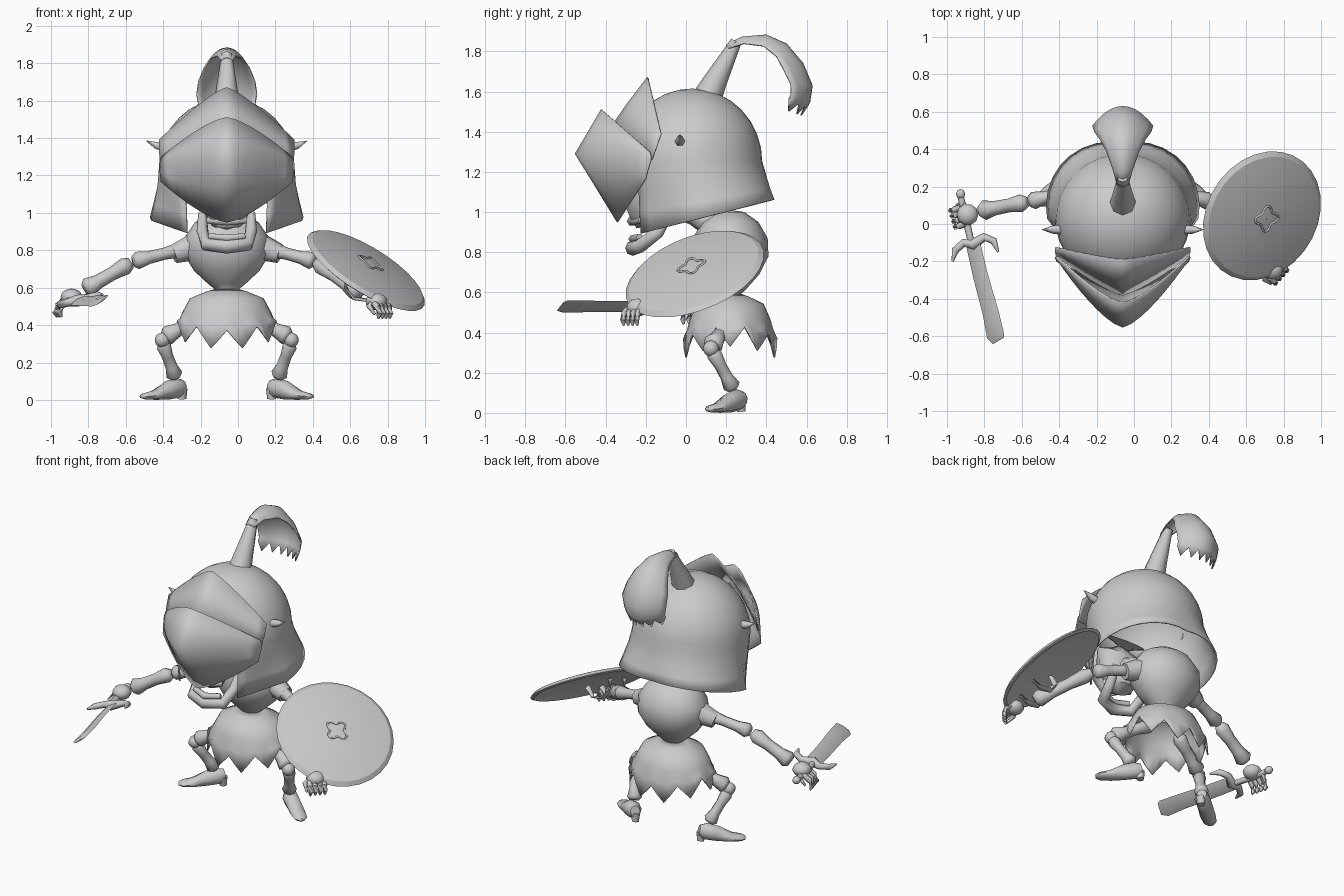
import bpy, bmesh, math
from math import sin, cos, pi, radians
from mathutils import Vector, Matrix

if "Cube" in bpy.data.objects:
    bpy.data.objects.remove(bpy.data.objects["Cube"])

CX = -0.06  # centre line of the body
mat = bpy.data.materials.new("plain grey")
mat.use_nodes = True
GREY = (0.6, 0.6, 0.6, 1)
mat.diffuse_color = GREY
mat.node_tree.nodes["Principled BSDF"].inputs["Base Color"].default_value = GREY


def grid(name, rows, closed=False, caps=False, solid=0, keep=None, angle=40):
    """Skin a list of equal point rows into one object."""
    bm = bmesh.new()
    vs = [[bm.verts.new(p) for p in r] for r in rows]
    n = len(rows[0])
    for i in range(len(rows) - 1):
        for j in range(n if closed else n - 1):
            if keep is None or keep(i, j):
                k = (j + 1) % n
                bm.faces.new((vs[i][j], vs[i][k], vs[i + 1][k], vs[i + 1][j]))
    if caps:
        bm.faces.new(vs[0])
        bm.faces.new(vs[-1])
    loose = [v for v in bm.verts if not v.link_faces]
    bmesh.ops.delete(bm, geom=loose, context='VERTS')
    bmesh.ops.remove_doubles(bm, verts=bm.verts, dist=0.0005)
    bmesh.ops.recalc_face_normals(bm, faces=bm.faces)
    me = bpy.data.meshes.new(name)
    bm.to_mesh(me)
    bm.free()
    me.materials.append(mat)
    me.shade_smooth()
    me.set_sharp_from_angle(angle=radians(angle))
    ob = bpy.data.objects.new(name, me)
    bpy.context.collection.objects.link(ob)
    if solid:
        m = ob.modifiers.new("thickness", 'SOLIDIFY')
        m.thickness, m.offset = solid, 0
    return ob


def tube(name, pts, radii, sides=8, roll=0, angle=66):
    """Loft along a path; a radius may be a (side, up) pair."""
    pts = [Vector(p) for p in pts]
    rows = []
    for i, p in enumerate(pts):
        t = (pts[min(i + 1, len(pts) - 1)] - pts[max(i - 1, 0)]).normalized()
        ref = Vector((0, 0, 1)) if abs(t.z) < 0.9 else Vector((0, 1, 0))
        s = t.cross(ref).normalized()
        u = s.cross(t)
        turn = Matrix.Rotation(roll, 3, t)
        r = radii[i] if isinstance(radii[i], tuple) else (radii[i], radii[i])
        rows.append([p + turn @ (s * r[0] * cos(a) + u * r[1] * sin(a))
                     for a in (2 * pi * k / sides for k in range(sides))])
    return grid(name, rows, True, True, angle=angle)


def lathe(name, profile, centre, n=24, sx=1, sy=1, **kw):
    return grid(name, [[(centre[0] + r * sx * cos(2 * pi * k / n),
                         centre[1] + r * sy * sin(2 * pi * k / n), centre[2] + z)
                        for k in range(n)] for z, r in profile], True, **kw)


def ball(name, c, r, n=14):
    prof = [(r[2] * cos(pi * i / 10), max(sin(pi * i / 10), 0.0001)) for i in range(11)]
    return lathe(name, prof, c, n, r[0], r[1], angle=66)


def bone(name, a, b, r):
    """Limb section with flared ends."""
    a, b = Vector(a), Vector(b)
    return tube(name, [a.lerp(b, t) for t in (0, 0.12, 0.4, 0.7, 0.92, 1)],
                [r * k for k in (0.7, 1.1, 0.85, 0.9, 1.25, 0.8)])


# helmet: dome, flared skirt and flat cheek guards, open at the face
N = 36
angs = [2 * pi * k / N for k in range(N)]
rows = [[(CX + .357 * sin(f) * sin(a), .03 - .345 * sin(f) * cos(a), 1.25 + .36 * cos(f))
         for a in angs] for f in (pi / 2 * i / 8 for i in range(9))]
for t in (.35, .7, 1):
    row = []
    for a in angs:
        side, front = abs(sin(a)), cos(a)
        if front > 0:
            hem = .4 / (side + .74 * front)
        else:
            hem = .4 - .07 * front * side
        r = .35 + (hem - .35) * t ** 1.15
        y = .03 - r * front
        row.append((CX + r * sin(a), y, 1.25 + (.254 * y - .3) * t))
    rows.append(row)
grid("helmet", rows, True, solid=.01,
     keep=lambda i, j: i < 8 or 4 <= j < N - 4)


# visor plates: each row runs from its centre point to a side point
def plate(name, bend, lines):
    rows = []
    for (yc, zc), (x, ys, zs) in lines:
        row = []
        for k in range(-8, 9):
            w = abs(k / 8) ** bend
            row.append((CX + x * k / 8, yc + (ys - yc) * w, zc + (zs - zc) * w))
        rows.append(row)
    grid(name, rows, solid=.008, angle=80)


plate("visor_front", 1.4, [((-.42, 1.51), (.345, -.18, 1.3)), ((-.49, 1.39), (.355, -.175, 1.28)),
                           ((-.55, 1.29), (.36, -.175, 1.255)), ((-.45, 1.13), (.355, -.19, 1.21)),
                           ((-.34, .95), (.35, -.2, 1.165))])
plate("visor_brow", 1.25, [((-.19, 1.67), (.36, -.125, 1.39)), ((-.29, 1.54), (.36, -.145, 1.33)),
                           ((-.38, 1.41), (.355, -.17, 1.26))])

# plume holder and feather with a ragged end
tube("plume_holder", [(CX, .1, 1.56), (CX, .15, 1.66), (CX, .25, 1.85)], [.075, .058, .028], 8)
spine = [(.2, 1.83, .03), (.28, 1.87, .05), (.4, 1.88, .085), (.5, 1.835, .12),
         (.58, 1.74, .15), (.627, 1.63, .16), (.615, 1.55, .15)]
rows = []
for y, z, w in spine:
    inward = Vector((0, .34 - y, 1.64 - z)).normalized()
    rows.append([Vector((CX + w * k / 6, y, z)) + inward * w * .65 * (k / 6) ** 2
                 for k in range(-6, 7)])
rows.append([p + Vector((0, -.04, -.07) if k % 2 else (0, -.01, -.02))
             for k, p in enumerate(rows[-1])])
grid("plume_feather", rows, solid=.008)

# face and jaw
tube("face", [(CX, -.16, 1.24), (CX, -.2, 1.16), (CX, -.22, 1.06), (CX, -.2, .98), (CX, -.19, .93)],
     [(.15, .08), (.17, .1), (.15, .1), (.11, .08), (.08, .06)], 10)
jaw = [(-.13, -.08, 1.0), (-.13, -.14, .9), (-.11, -.23, .83), (0, -.265, .82),
       (.11, -.23, .83), (.13, -.14, .9), (.13, -.08, 1.0)]
tube("jaw", [(CX + x, y, z) for x, y, z in jaw], [.022, .032, .035, .038, .035, .032, .022])
tube("lower_teeth", [(CX + x * .85, y, z + .045) for x, y, z in jaw[2:5]], [.018, .022, .018], 6)
tube("upper_teeth", [(CX - .1, -.22, .96), (CX, -.27, .955), (CX + .1, -.22, .96)], [.02, .025, .02], 6)
tube("neck", [(CX, .16, .93), (CX, .04, .99), (CX, -.14, 1.06)], [.08, .055, .06])

# torso
lathe("torso", [(.54, .055), (.59, .062), (.62, .1), (.69, .175), (.78, .23), (.87, .225),
                (.95, .17), (1.0, .085), (1.01, .001)], (CX, .22, 0), 16, 1, .83)

# ragged skirt, longer at the front and back
M = 40
rows = [[(CX + r * cos(2 * pi * k / M), .22 + r * .84 * sin(2 * pi * k / M),
          z + lift * cos(2 * pi * k / M) ** 2 - d * (abs(k % 4 - 2) / 2 - .5))
         for k in range(M)]
        for z, r, d, lift in ((.59, .06, 0, 0), (.575, .11, 0, 0), (.54, .195, 0, 0),
                              (.47, .232, 0, 0), (.4, .253, .02, .03), (.32, .275, .1, .06))]
grid("ragged_skirt", rows, True, solid=.008, angle=60)

# mirrored parts: horns, sleeves, legs and shoes
for side, s in (("right", -1), ("left", 1)):
    def P(x, y, z):
        return (CX + s * x, y, z)
    tube(side + "_helmet_horn", [P(.33, -.03, 1.35), P(.375, -.03, 1.36), P(.43, -.03, 1.385)],
         [.026, .022, .002], 6)
    tube(side + "_sleeve", [P(.12, .21, .84), P(.2, .2, .81), P(.285, .18, .78)],
         [.095, .07, .052], 7)
    bone(side + "_thigh", P(.1, .22, .46), P(.335, .13, .335), .042)
    ball(side + "_knee", P(.345, .125, .32), (.04, .04, .04), 8)
    bone(side + "_shin", P(.345, .13, .31), P(.275, .235, .12), .036)
    tube(side + "_shoe", [P(.235, .285, .075), P(.265, .255, .065), P(.32, .215, .05),
                          P(.385, .165, .026), P(.435, .125, .02), P(.455, .11, .018)],
         [(.03, .035), (.048, .055), (.047, .05), (.048, .026), (.04, .018), (.02, .01)])
    tube(side + "_heel", [P(.24, .27, .06), P(.24, .275, .005)], [.03, .024], 6)

# arms: shoulder, elbow, wrist, hand and how far the fingers reach out
for side, s, e, w, h, reach in (
        ("right", (-.28, .19, .81), (-.56, .12, .74), (-.82, .07, .59), (-.89, .05, .55), .065),
        ("left", (.16, .19, .81), (.41, .12, .74), (.65, -.16, .57), (.74, -.24, .525), .04)):
    bone(side + "_upper_arm", s, e, .038)
    bone(side + "_forearm", Vector(e).lerp(Vector(w), .05), w, .043)
    ball(side + "_palm", h, (.058, .058, .045), 10)
    out = (Vector(h) - Vector(w)).normalized()
    across = out.cross(Vector((0, 0, 1))).normalized()
    down = Vector((0, 0, -1))
    for k in range(4):
        b = Vector(h) + across * (k - 1.5) * .03 + out * .025
        tube(f"{side}_finger_{k + 1}", [b, b + out * reach * .7 + down * .01,
             b + out * reach + down * .04, b + out * reach * .8 + down * .07],
             [.016, .018, .016, .006], 6)
    b = Vector(h) + across * .03
    tube(side + "_thumb", [b, b + across * .04 + out * .01 + down * .02,
                           b + across * .035 + out * .05 + down * .05], [.018, .016, .007], 6)

# sword
tube("sword_grip", [(-.925, .14, .53), (-.9, .03, .525), (-.865, -.12, .53)], [.017, .02, .017])
ball("sword_pommel", (-.927, .16, .53), (.025, .028, .025), 8)
tube("sword_guard", [(-.97, -.2, .51), (-.955, -.14, .51), (-.91, -.1, .52), (-.86, -.11, .53),
                     (-.8, -.07, .545), (-.75, -.09, .56), (-.725, -.15, .565)],
     [.006, .02, .022, .032, .022, .02, .006])
tube("sword_blade", [(-.862, -.1, .53), (-.82, -.28, .53), (-.765, -.48, .53),
                     (-.74, -.6, .53), (-.725, -.625, .53)],
     [(.046, .012), (.048, .012), (.052, .012), (.056, .01), (.04, .004)], 4, .58, 30)

# round shield with a four-lobed ornament and straps
tilt = Vector((0, 0, 1)).rotation_difference(Vector((.5, -.32, .81))).to_matrix().to_4x4()
place = Matrix.Translation((.69, .04, .7)) @ tilt
shield = lathe("shield", [(.04, .001), (.036, .15), (.02, .27), (.008, .34), (-.012, .364),
                          (-.02, .345), (.0, .27), (.012, .15), (.018, .001)], (0, 0, 0), 28, angle=20)
lobes = [((.058 + .014 * cos(4 * a)) * cos(a), (.058 + .014 * cos(4 * a)) * sin(a), .04)
         for a in (2 * pi * k / 32 for k in range(33))]
ornament = tube("shield_ornament", lobes, [.006] * 33, 6)
parts = [shield, ornament]
for k, y in enumerate((-.1, -.24)):
    parts.append(tube(f"shield_strap_{k + 1}", [(-.09, y, .0), (-.07, y, -.07), (0, y, -.1),
                                                (.07, y, -.07), (.09, y, .0)], [(.02, .008)] * 5, 6))
for ob in parts:
    ob.matrix_world = place
